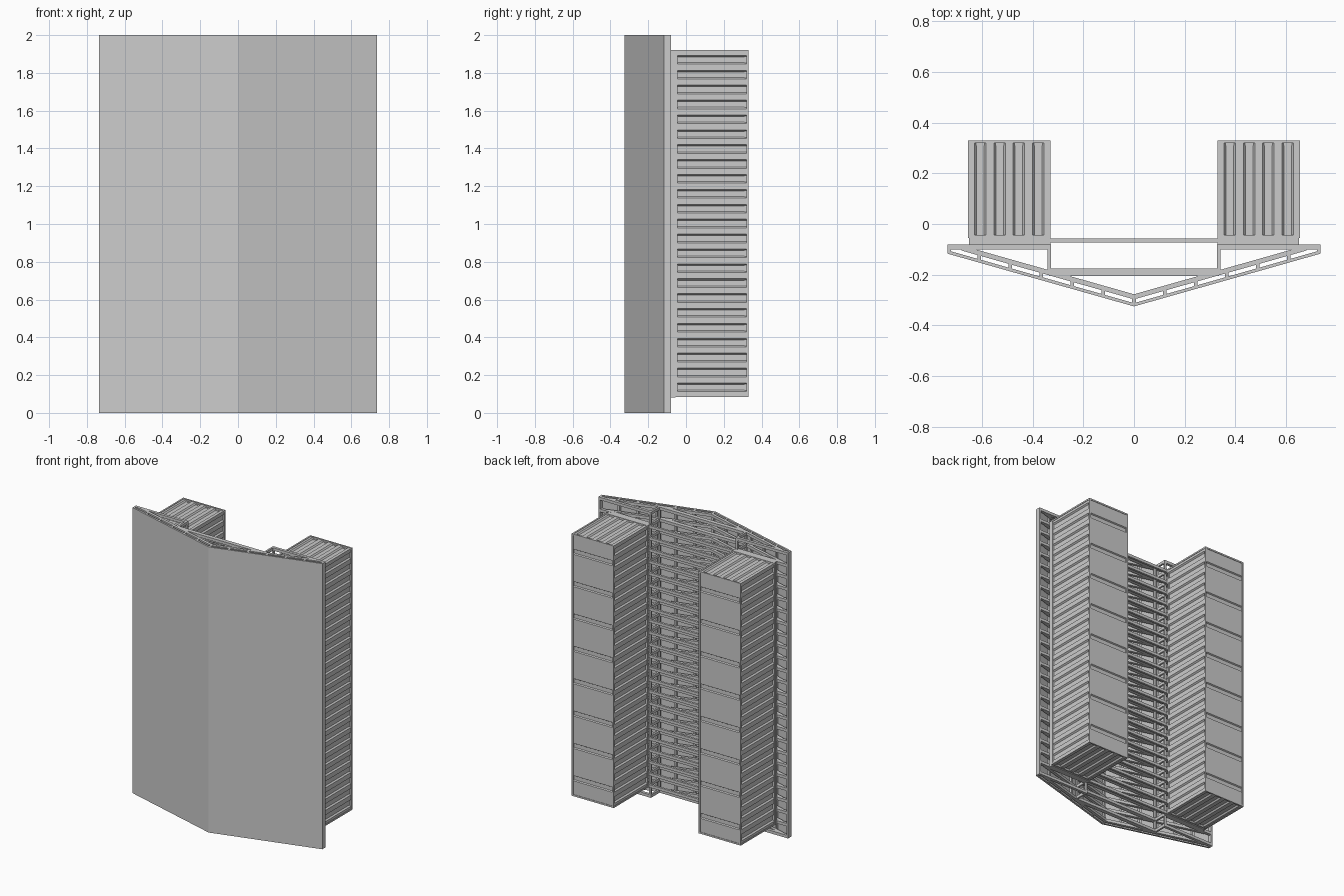
import bpy, bmesh
from mathutils import Vector

if "Cube" in bpy.data.objects:
    bpy.data.objects.remove(bpy.data.objects["Cube"])

SLOPE = 0.208 / 0.735          # rake of each half of the V shaped front
LEVELS = [0.01 + i * 0.0825 for i in range(25)]


def prism(bm, pts, z0, z1):
    """Vertical prism from a plan outline."""
    lo = [bm.verts.new((x, y, z0)) for x, y in pts]
    hi = [bm.verts.new((x, y, z1)) for x, y in pts]
    n = len(pts)
    bm.faces.new(lo[::-1])
    bm.faces.new(hi)
    for i in range(n):
        j = (i + 1) % n
        bm.faces.new((lo[i], lo[j], hi[j], hi[i]))


def box(bm, x0, x1, y0, y1, z0, z1):
    prism(bm, [(x0, y0), (x1, y0), (x1, y1), (x0, y1)], z0, z1)


def raked(bm, x0, x1, a, b, z0, z1):
    """Bar parallel to the raked front, between plan offsets a and b."""
    prism(bm, [(x0, a + x0 * SLOPE), (x1, a + x1 * SLOPE),
               (x1, b + x1 * SLOPE), (x0, b + x0 * SLOPE)], z0, z1)


def ribbed(bm, place, s0, s1, count, groove, t0, t1, depth=0.01, slope=0.008):
    """Grooved sheet; place(s, d, t) maps along / inward / across to xyz."""
    pitch = (s1 - s0) / count
    prof = [(s0, 0)]
    for i in range(count):
        c = s0 + pitch * (i + 0.5)
        h = groove / 2
        prof += [(c - h - slope, 0), (c - h, depth), (c + h, depth), (c + h + slope, 0)]
    prof += [(s1, 0), (s1, 0.018), (s0, 0.018)]
    a = [bm.verts.new(place(s, d, t0)) for s, d in prof]
    b = [bm.verts.new(place(s, d, t1)) for s, d in prof]
    n = len(prof)
    bm.faces.new(a)
    bm.faces.new(b[::-1])
    for i in range(n):
        j = (i + 1) % n
        bm.faces.new((a[j], a[i], b[i], b[j]))


def finish(bm, name):
    bmesh.ops.recalc_face_normals(bm, faces=bm.faces[:])
    me = bpy.data.meshes.new(name)
    bm.to_mesh(me)
    bm.free()
    ob = bpy.data.objects.new(name, me)
    bpy.context.collection.objects.link(ob)
    ob.modifiers.new("mirror", 'MIRROR')     # left half mirrors the right
    return ob


# Front skin
bm = bmesh.new()
raked(bm, 0, 0.735, -0.325, -0.312, 0, 2)
finish(bm, "front_panel")

# Vertical studs behind the skin, and the end plate
bm = bmesh.new()
for i in range(6):
    x = i * 0.122
    raked(bm, max(0, x - 0.007), x + 0.007, -0.312, -0.296, 0, 2)
box(bm, 0.722, 0.735, -0.112, -0.08, 0, 2)
finish(bm, "studs")

# Horizontal frame repeated on every level
bm = bmesh.new()
for i, z in enumerate(LEVELS):
    z0, z1 = z - 0.01, z + 0.01
    raked(bm, 0, 0.68, -0.297, -0.277, z0, z1)
    box(bm, 0.33, 0.735, -0.1, -0.08, z0, z1)
    box(bm, 0.328, 0.341, -0.19, -0.08, z0, z1)
    box(bm, 0, 0.335, -0.205, -0.176, z0, z1)
    if 0 < i < 24:
        box(bm, 0, 0.335, -0.073, -0.058, z0, z1)
finish(bm, "level_frames")

# Upright posts
bm = bmesh.new()
box(bm, 0.328, 0.342, -0.094, -0.08, 0, 2)
box(bm, 0.328, 0.342, -0.192, -0.178, 0, 2)
finish(bm, "posts")

# Rear cabinet: edge frame
X0, X1, Y0, Y1, Z0, Z1, T = 0.329, 0.655, -0.055, 0.33, 0.085, 1.92, 0.011
bm = bmesh.new()
xs, ys, zs = (X0, X1 - T), (Y0, Y1 - T), (Z0, Z1 - T)
for x in xs:
    for y in ys:
        box(bm, x, x + T, y, y + T, Z0, Z1)
    for z in zs:
        box(bm, x, x + T, Y0, Y1, z, z + T)
for y in ys:
    for z in zs:
        box(bm, X0, X1, y, y + T, z, z + T)
finish(bm, "cabinet_frame")

# Rear cabinet: ribbed sides, roof, floor and grooved back
bm = bmesh.new()
G = 0.003
za, zb, xa, xb, ya, yb = Z0 + T, Z1 - T, X0 + T, X1 - T, Y0 + T, Y1 - T
ribbed(bm, lambda s, d, t: (X1 - G - d, t, s), za, zb, 23, 0.03, ya, yb)
ribbed(bm, lambda s, d, t: (X0 + G + d, t, s), za, zb, 23, 0.03, ya, yb)
ribbed(bm, lambda s, d, t: (s, t, Z1 - G - d), xa, xb, 4, 0.03, ya, yb)
ribbed(bm, lambda s, d, t: (s, t, Z0 + G + d), xa, xb, 4, 0.03, ya, yb)
ribbed(bm, lambda s, d, t: (t, Y1 - G - d, s), za, zb, 8, 0.026, xa, xb, 0.008, 0.005)
box(bm, xa, xb, Y0 + 0.002, Y0 + 0.012, za, zb)
finish(bm, "cabinet_panels")

# Mounting strips between cabinet and frame
bm = bmesh.new()
for z in LEVELS[1:24]:
    box(bm, X0, 0.65, -0.08, Y0, z - 0.012, z + 0.012)
box(bm, 0.636, 0.65, -0.08, Y0, Z0, Z1)
finish(bm, "cabinet_mounts")
